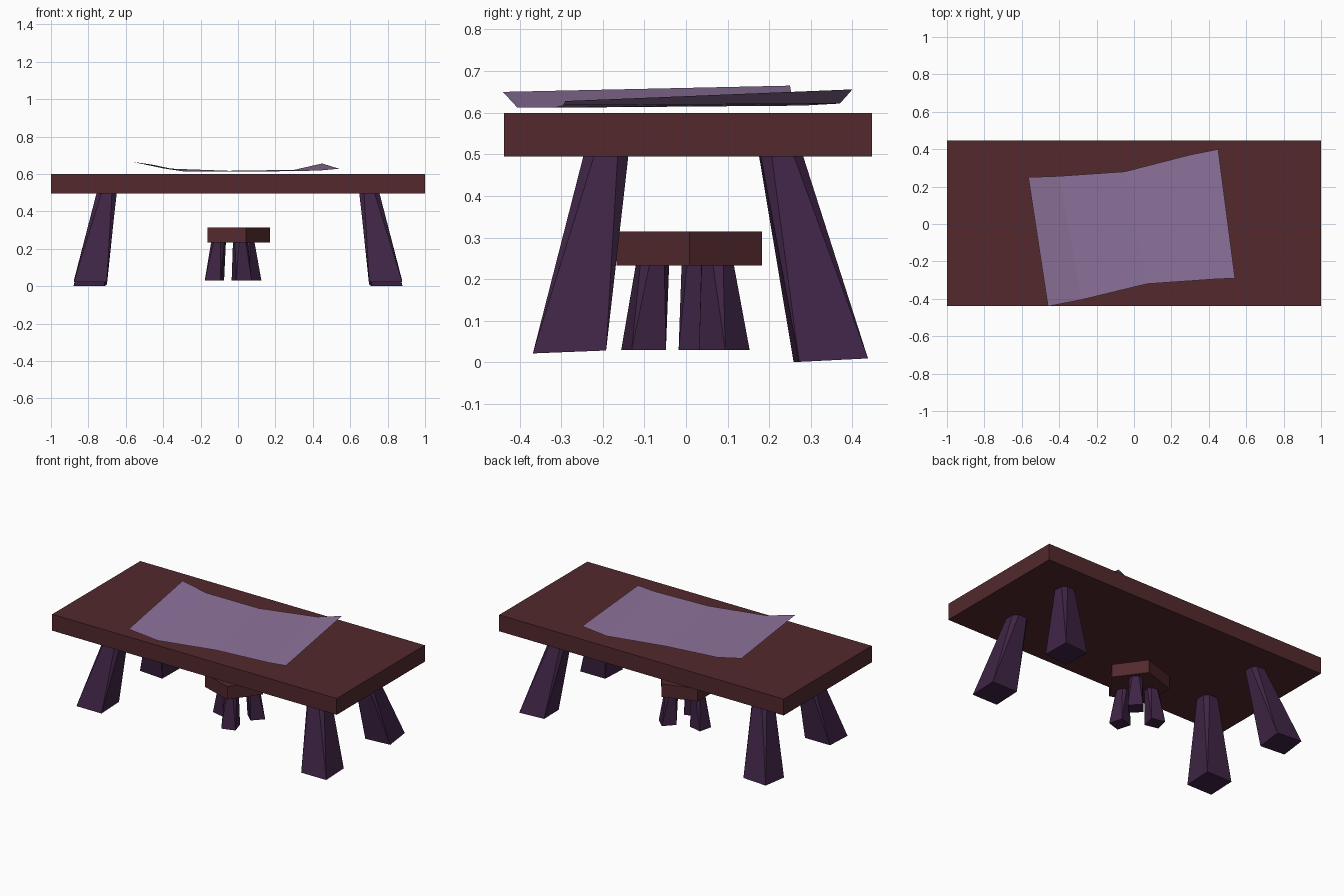
import bpy, bmesh, math
from mathutils import Vector, Matrix

if "Cube" in bpy.data.objects:
    bpy.data.objects.remove(bpy.data.objects["Cube"])


def material(name, rgb):
    m = bpy.data.materials.new(name)
    m.diffuse_color = (*rgb, 1)
    m.use_nodes = True
    m.node_tree.nodes["Principled BSDF"].inputs["Base Color"].default_value = m.diffuse_color
    return m


WOOD = material("dark_wood", (0.085, 0.022, 0.026))
LEG = material("leg_wood", (0.05, 0.018, 0.06))
PAPER = material("paper", (0.27, 0.17, 0.33))


def add(name, bm, mat):
    me = bpy.data.meshes.new(name)
    bm.to_mesh(me)
    bm.free()
    ob = bpy.data.objects.new(name, me)
    me.materials.append(mat)
    bpy.context.collection.objects.link(ob)
    return ob


def loft(name, rings, mat):
    """Closed solid through rings with equal point counts."""
    bm = bmesh.new()
    vs = [[bm.verts.new(p) for p in r] for r in rings]
    for a, b in zip(vs, vs[1:]):
        for i in range(len(a)):
            j = (i + 1) % len(a)
            bm.faces.new((a[i], a[j], b[j], b[i]))
    bm.faces.new(vs[0][::-1])
    bm.faces.new(vs[-1])
    bmesh.ops.remove_doubles(bm, verts=bm.verts, dist=1e-4)
    bmesh.ops.recalc_face_normals(bm, faces=bm.faces)
    return add(name, bm, mat)


def square_ring(centre, half, chamfer, angle, tilt=(0, 0)):
    """Square with cut corners; tilt slopes it in x and y."""
    k = half - chamfer
    pts = [(half, -k), (half, k), (k, half), (-k, half),
           (-half, k), (-half, -k), (-k, -half), (k, -half)]
    rot = Matrix.Rotation(angle, 3, 'Z')
    out = []
    for x, y in pts:
        p = rot @ Vector((x, y, 0))
        p.z = p.x * tilt[0] + p.y * tilt[1]
        out.append(p + Vector(centre))
    return out


def leg(name, foot, top, foot_half, top_half, angle=0, tilt=(0, 0)):
    # sharp square foot tapering to a rounded-off top
    loft(name, [square_ring(foot, foot_half, 0, angle, tilt),
                square_ring(top, top_half, top_half * 0.5, angle)], LEG)


# Table top
bm = bmesh.new()
bmesh.ops.create_cube(bm, size=1, matrix=Matrix.Translation((0, 0.005, 0.547))
                      @ Matrix.Diagonal((2, 0.885, 0.104, 1)))
add("table_top", bm, WOOD)

# Splayed table legs
for side, s in (("left", -1), ("right", 1)):
    leg(f"front_{side}_leg", (s * 0.79, -0.28, 0.025), (s * 0.70, -0.19, 0.51),
        0.088, 0.053, tilt=(0, 0.04))
    leg(f"back_{side}_leg", (s * 0.79, 0.348, 0.005), (s * 0.70, 0.225, 0.51),
        0.083, 0.05, angle=s * 0.08, tilt=(0, 0.05))

# Five-sided stool seat
cx, cy = -0.014, 0.008
seat = [(cx + 0.184 * math.cos(i * math.tau / 5), cy + 0.184 * math.sin(i * math.tau / 5))
        for i in range(5)]
loft("stool_seat", [[(x, y, z) for x, y in seat] for z in (0.233, 0.315)], WOOD)

# Three stool legs
for i in range(3):
    a = math.radians(47 + 120 * i)
    c, s = math.cos(a), math.sin(a)
    leg(f"stool_leg_{i + 1}", (cx + 0.115 * c, cy + 0.115 * s, 0.03),
        (cx + 0.092 * c, cy + 0.092 * s, 0.24), 0.043, 0.036, a)

# Curled paper sheet lying on the table
back = [(-.565, .25, .665), (-.4, .256, .630), (-.05, .28, .617), (.30, .37, .622), (.45, .40, .656)]
front = [(-.46, -.44, .650), (-.28, -.405, .612), (.07, -.32, .612), (.43, -.295, .618), (.54, -.29, .628)]
bm = bmesh.new()
b = [bm.verts.new(p) for p in back]
f = [bm.verts.new(p) for p in front]
for i in range(4):
    bm.faces.new((f[i], f[i + 1], b[i + 1], b[i]))
add("paper_sheet", bm, PAPER)
